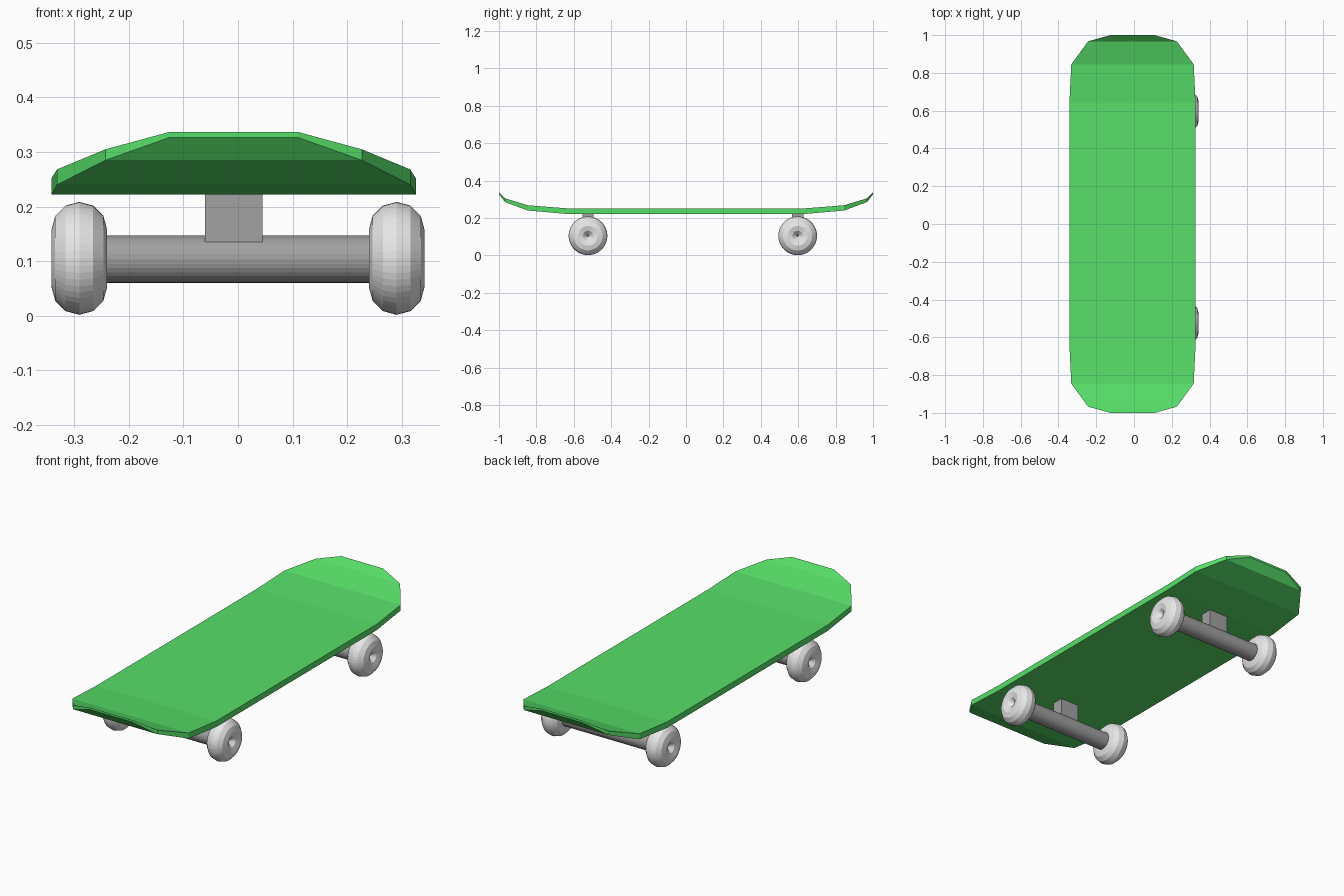
import bpy, bmesh, math
from mathutils import Matrix

if "Cube" in bpy.data.objects:
    bpy.data.objects.remove(bpy.data.objects["Cube"])


def material(name, rgb):
    m = bpy.data.materials.new(name)
    m.diffuse_color = (*rgb, 1)
    m.use_nodes = True
    m.node_tree.nodes["Principled BSDF"].inputs["Base Color"].default_value = m.diffuse_color
    return m


GREEN = material("deck green", (0.095, 0.73, 0.14))
METAL = material("truck grey", (0.36, 0.36, 0.36))
WHEEL = material("wheel light grey", (0.8, 0.8, 0.8))


def add_object(name, bm, mat):
    bmesh.ops.recalc_face_normals(bm, faces=bm.faces)
    mesh = bpy.data.meshes.new(name)
    bm.to_mesh(mesh)
    bm.free()
    mesh.materials.append(mat)
    ob = bpy.data.objects.new(name, mesh)
    bpy.context.collection.objects.link(ob)
    return ob


# Deck: cross-sections (y, half width, bottom z, top z), mirrored front to back
CX = -0.008
half = [(0.64, 0.334, 0.222, 0.252), (0.845, 0.324, 0.24, 0.268),
        (0.967, 0.235, 0.285, 0.305), (1.0, 0.117, 0.327, 0.337)]
sections = [(-y, w, b, t) for y, w, b, t in reversed(half)] + half
bm = bmesh.new()
rings = [[bm.verts.new((CX + sx * w, y, z)) for sx, z in ((-1, b), (1, b), (1, t), (-1, t))]
         for y, w, b, t in sections]
for r, s in zip(rings, rings[1:]):
    for i in range(4):
        j = (i + 1) % 4
        bm.faces.new((r[i], r[j], s[j], s[i]))
bm.faces.new(rings[0])
bm.faces.new(rings[-1])
add_object("deck", bm, GREEN)


def wheel(name, x, y, z, major=0.0525, minor=0.051, n=48, m=12):
    # Torus around the x axis, hole almost closed at the hub
    bm = bmesh.new()
    grid = []
    for i in range(n):
        a = 2 * math.pi * i / n
        row = []
        for k in range(m):
            b = 2 * math.pi * k / m
            r = major + minor * math.cos(b)
            row.append(bm.verts.new((x + minor * math.sin(b),
                                     y + r * math.cos(a), z + r * math.sin(a))))
        grid.append(row)
    for i in range(n):
        for k in range(m):
            p, q, k2 = grid[i], grid[(i + 1) % n], (k + 1) % m
            bm.faces.new((p[k], q[k], q[k2], p[k2]))
    add_object(name, bm, WHEEL)


# Trucks: axle, riser block and two wheels at each end
for end, y in (("front", -0.524), ("rear", 0.597)):
    bm = bmesh.new()
    bmesh.ops.create_cone(bm, cap_ends=True, segments=32, radius1=0.0435, radius2=0.0435,
                          depth=0.55,
                          matrix=Matrix.Translation((0, y, 0.1035)) @ Matrix.Rotation(math.pi / 2, 4, 'Y'))
    add_object(end + "_axle", bm, METAL)

    bm = bmesh.new()
    bmesh.ops.create_cube(bm, size=1, matrix=Matrix.Translation((CX, y, 0.183))
                          @ Matrix.Diagonal((0.105, 0.06, 0.096, 1)))
    add_object(end + "_riser_block", bm, METAL)

    for side, x in (("left", -0.291), ("right", 0.291)):
        wheel(f"{end}_{side}_wheel", x, y, 0.105)
